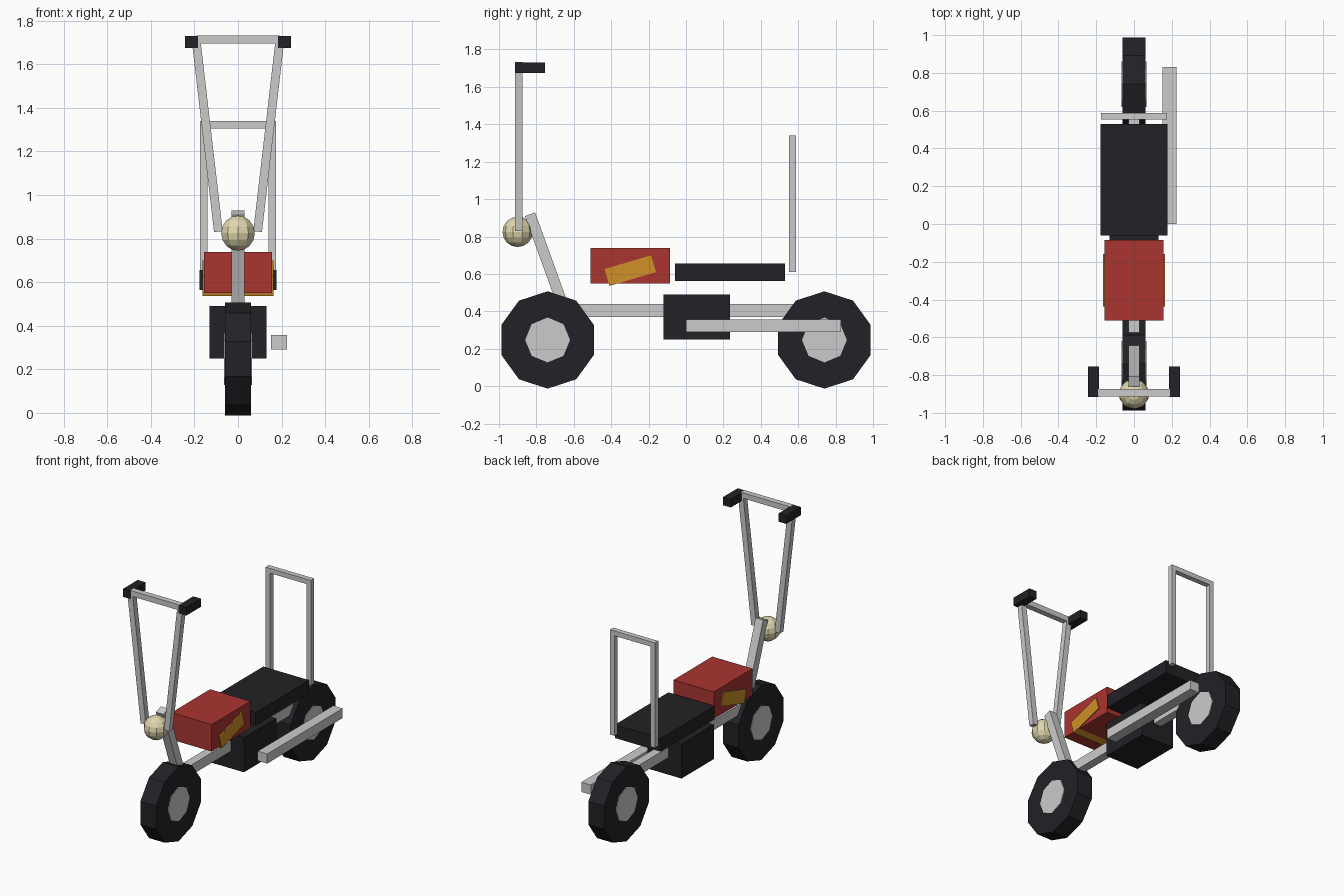
import bpy, math
from mathutils import Vector, Matrix

if "Cube" in bpy.data.objects:
    bpy.data.objects.remove(bpy.data.objects["Cube"])


def material(name, rgb):
    m = bpy.data.materials.new(name)
    m.diffuse_color = (*rgb, 1)
    m.use_nodes = True
    m.node_tree.nodes["Principled BSDF"].inputs["Base Color"].default_value = m.diffuse_color
    return m


BLACK = material("black", (0.016, 0.016, 0.02))
RED = material("red", (0.40, 0.035, 0.03))
ORANGE = material("orange", (0.62, 0.28, 0.02))
CREAM = material("cream", (0.75, 0.68, 0.42))


def finish(name, mat):
    ob = bpy.context.object
    ob.name = name
    if mat:
        ob.data.materials.append(mat)
    return ob


def box(name, x, y, z, mat=None, tilt=0):
    """Box from (min, max) ranges, optionally tilted about the x axis."""
    centre = [(a + b) / 2 for a, b in (x, y, z)]
    bpy.ops.mesh.primitive_cube_add(size=1, location=centre, rotation=(tilt, 0, 0))
    ob = finish(name, mat)
    ob.scale = [b - a for a, b in (x, y, z)]
    return ob


def disc(name, y, radius, width, sides, mat=None):
    """Low-poly wheel disc on the x axis with a corner pointing along y."""
    bpy.ops.mesh.primitive_cylinder_add(vertices=sides, radius=radius, depth=width)
    ob = finish(name, mat)
    ob.data.transform(Matrix.Rotation(math.pi / 2, 4, 'Y'))
    if sides % 4:
        ob.data.transform(Matrix.Rotation(math.pi / 2, 4, 'X'))
    ob.location = (0, y, 0.247)
    return ob


def bar(name, start, end, width):
    """Square bar between two points."""
    a, b = Vector(start), Vector(end)
    d = (b - a).normalized()
    side = Vector((1, 0, 0)) if abs(d.x) < 0.01 else Vector((0, 1, 0))
    other = d.cross(side)
    bpy.ops.mesh.primitive_cube_add(size=1)
    ob = finish(name, None)
    rot = Matrix((side, other, d)).transposed().to_4x4()
    size = Matrix.Diagonal((width, width, (b - a).length, 1))
    ob.data.transform(Matrix.Translation((a + b) / 2) @ rot @ size)
    return ob


# Wheels
for label, y in (("front", -0.74), ("rear", 0.74)):
    disc(label + "_tire", y, 0.26, 0.12, 10, BLACK)
    disc(label + "_hub", y, 0.12, 0.13, 8)

# Chassis, engine and exhaust
box("frame_beam", (-0.03, 0.03), (-0.70, 0.73), (0.37, 0.44))
box("engine", (-0.13, 0.13), (-0.12, 0.235), (0.25, 0.49), BLACK)
box("exhaust_pipe", (0.152, 0.225), (0.0, 0.83), (0.29, 0.357))

# Tank with slanted side panels, and the seat
box("fuel_tank", (-0.155, 0.155), (-0.51, -0.085), (0.55, 0.738), RED)
box("tank_stripe", (-0.163, 0.163), (-0.428, -0.168), (0.571, 0.665), ORANGE,
    math.radians(16.5))
box("seat", (-0.177, 0.177), (-0.06, 0.53), (0.563, 0.655), BLACK)

# Fork and headlight
bar("front_fork", (0, -0.834, 0.919), (0, -0.639, 0.38), 0.058)
bpy.ops.mesh.primitive_uv_sphere_add(segments=10, ring_count=8, radius=0.081,
                                     location=(0, -0.90, 0.825))
finish("headlight", CREAM)

# Handlebar and backrest uprights with grips, mirrored left and right
for label, s in (("left", -1), ("right", 1)):
    bar(label + "_handlebar_riser", (s * 0.09, -0.894, 0.832),
        (s * 0.194, -0.894, 1.725), 0.04)
    box(label + "_grip", sorted((s * 0.184, s * 0.243)), (-0.915, -0.755),
        (1.674, 1.731), BLACK)
    box(label + "_backrest_post", sorted((s * 0.14, s * 0.174)), (0.552, 0.588),
        (0.61, 1.34))
box("handlebar_crossbar", (-0.19, 0.19), (-0.914, -0.874), (1.695, 1.733))
box("backrest_crossbar", (-0.174, 0.174), (0.552, 0.588), (1.306, 1.34))
